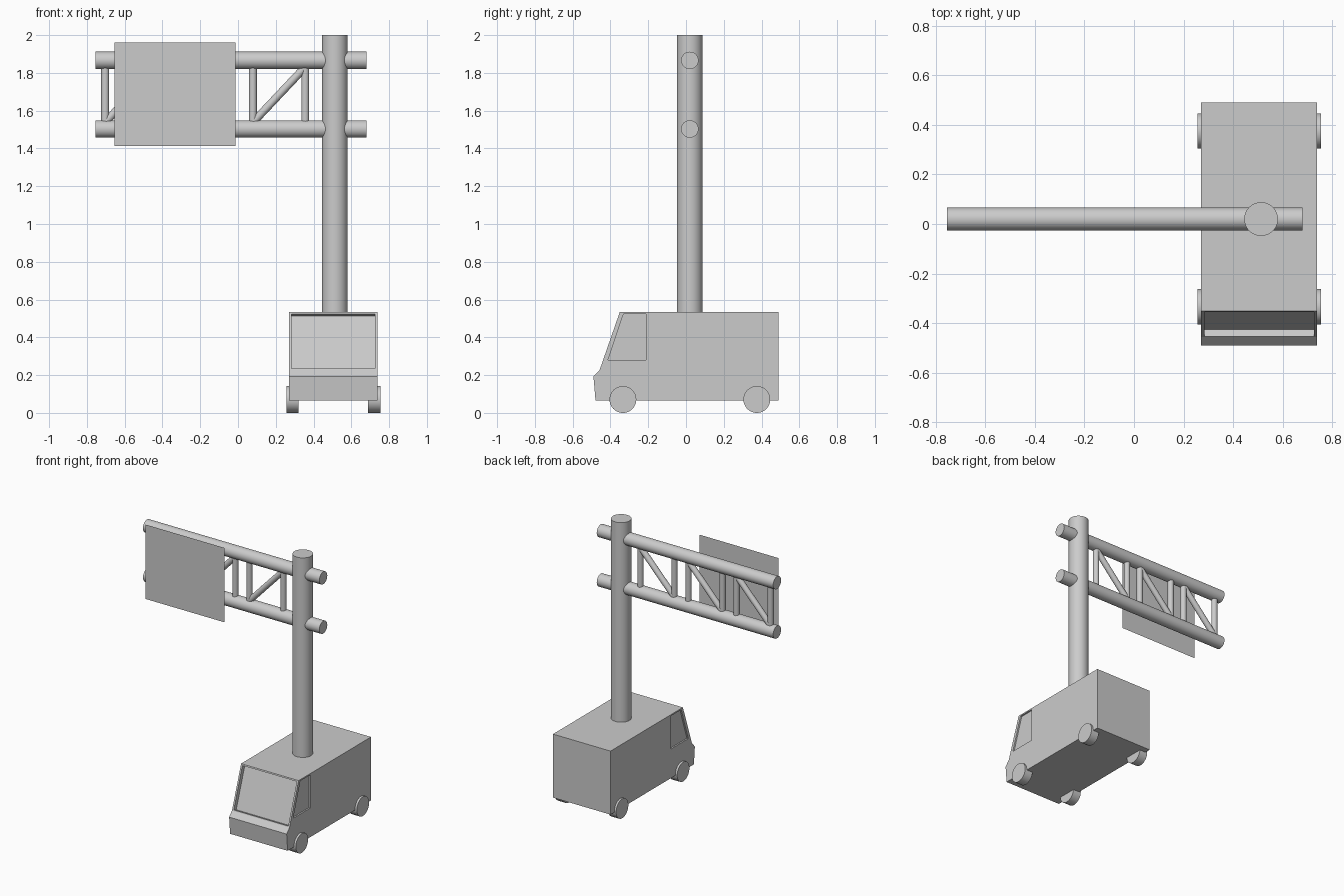
import bpy, bmesh, math
from mathutils import Vector

if "Cube" in bpy.data.objects:
    bpy.data.objects.remove(bpy.data.objects["Cube"])

VAN_X = 0.505   # van centre line
POLE_Y = 0.02


def rod(name, a, b, r, sides=48):
    """Smooth cylinder between two points."""
    a, b = Vector(a), Vector(b)
    bpy.ops.mesh.primitive_cylinder_add(vertices=sides, radius=r, depth=(b - a).length,
                                        location=(a + b) / 2)
    o = bpy.context.object
    o.rotation_euler = (b - a).to_track_quat('Z', 'Y').to_euler()
    o.name = name
    bpy.ops.object.shade_smooth_by_angle(angle=math.radians(40))
    return o


def prism(name, points, offset=None):
    """Flat outline, extruded along an offset when one is given."""
    bm = bmesh.new()
    face = bm.faces.new([bm.verts.new(p) for p in points])
    if offset is not None:
        top = bmesh.ops.extrude_face_region(bm, geom=[face], use_keep_orig=True)
        verts = [v for v in top['geom'] if isinstance(v, bmesh.types.BMVert)]
        bmesh.ops.translate(bm, vec=offset, verts=verts)
        bmesh.ops.recalc_face_normals(bm, faces=bm.faces)
    me = bpy.data.meshes.new(name)
    bm.to_mesh(me)
    bm.free()
    o = bpy.data.objects.new(name, me)
    bpy.context.collection.objects.link(o)
    return o


def carve(target, cutter):
    cutter.hide_render = True
    m = target.modifiers.new("recess", 'BOOLEAN')
    m.operation, m.solver, m.object = 'DIFFERENCE', 'EXACT', cutter
    bpy.context.view_layer.objects.active = target
    bpy.ops.object.modifier_apply(modifier=m.name)
    bpy.data.objects.remove(cutter)


# Van body: side profile (y, z) extruded across x
profile = [(-0.479, 0.066), (-0.490, 0.193), (-0.457, 0.228), (-0.351, 0.533),
           (0.490, 0.533), (0.490, 0.066)]
half = 0.234
body = prism("van_body", [(VAN_X - half, y, z) for y, z in profile], (2 * half, 0, 0))

# Windscreen recess, square to the sloping front
low, high = Vector((0, -0.457, 0.228)), Vector((0, -0.351, 0.533))
slope = (high - low).normalized()
out = Vector((0, -slope.z, slope.y))
bottom, top = low + slope * 0.008, high - slope * 0.010
hw = 0.221
outline = [p - out * 0.03 + Vector((x, 0, 0)) for p, x in
           ((bottom, VAN_X - hw), (bottom, VAN_X + hw), (top, VAN_X + hw), (top, VAN_X - hw))]
carve(body, prism("windscreen_cutter", outline, out * 0.08))

# Side window recesses
window = [(-0.413, 0.28), (-0.331, 0.523), (-0.212, 0.523), (-0.212, 0.28)]
for s in (-1, 1):
    pts = [(VAN_X + s * (half - 0.011), y, z) for y, z in window]
    carve(body, prism("side_window_cutter", pts, (s * 0.05, 0, 0)))

# Wheels
for y, end in ((-0.334, "front"), (0.375, "rear")):
    for s, side in ((-1, "left"), (1, "right")):
        rod(f"{end}_{side}_wheel", (VAN_X + s * 0.184, y, 0.071),
            (VAN_X + s * 0.249, y, 0.071), 0.071)

# Pole and the two horizontal tubes
rod("pole", (0.513, POLE_Y, 0.50), (0.513, POLE_Y, 2.0), 0.068, 64)
LOW_Z, HIGH_Z = 1.503, 1.866
for name, z in (("lower_tube", LOW_Z), ("upper_tube", HIGH_Z)):
    rod(name, (-0.755, POLE_Y, z), (0.680, POLE_Y, z), 0.046)

# Truss bays: two uprights and a diagonal each
for i in range(3):
    x0 = -0.703 + i * 0.391
    x1 = x0 + 0.277
    for x in (x0, x1):
        rod("truss_upright", (x, POLE_Y, LOW_Z), (x, POLE_Y, HIGH_Z), 0.021, 24)
    rod("truss_diagonal", (x0 + 0.005, POLE_Y, LOW_Z + 0.04),
        (x1 - 0.005, POLE_Y, HIGH_Z - 0.04), 0.021, 24)

# Sign board: a flat sheet standing off in front of the truss
BOARD_Y = -0.137
prism("sign_board", [(-0.655, BOARD_Y, 1.414), (-0.012, BOARD_Y, 1.414),
                     (-0.012, BOARD_Y, 1.961), (-0.655, BOARD_Y, 1.961)])
